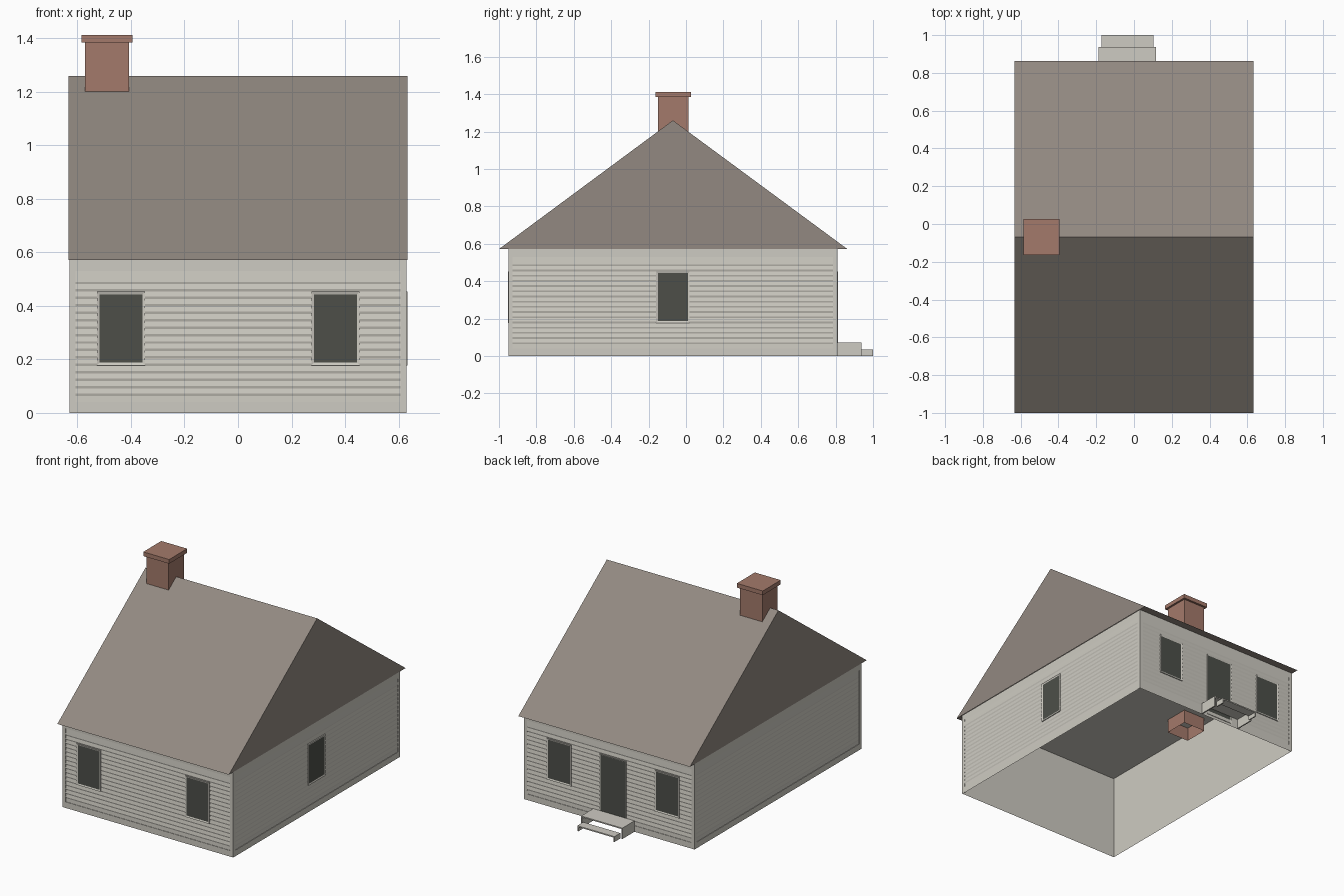
import bpy, bmesh, math
from mathutils import Matrix, Vector

if "Cube" in bpy.data.objects:
    bpy.data.objects.remove(bpy.data.objects["Cube"])


def material(name, srgb):
    rgba = [((c / 255 + 0.055) / 1.055) ** 2.4 for c in srgb] + [1]
    m = bpy.data.materials.new(name)
    m.use_nodes = True
    m.diffuse_color = rgba
    m.node_tree.nodes["Principled BSDF"].inputs["Base Color"].default_value = rgba
    return m


PAINT = material("pale wall paint", (206, 203, 194))
ROOF = material("brown roofing", (146, 137, 129))
BRICK = material("brick red", (164, 122, 107))
GLASS = material("dark opening", (77, 79, 73))

HALF_W, HALF_D, MID_Y, WALL_H = 0.63, 0.88, -0.07, 0.572


def finish(name, bm, mats, matrix=Matrix()):
    mesh = bpy.data.meshes.new(name)
    bm.to_mesh(mesh)
    bm.free()
    for m in mats:
        mesh.materials.append(m)
    ob = bpy.data.objects.new(name, mesh)
    ob.matrix_world = matrix
    bpy.context.collection.objects.link(ob)
    return ob


def add_box(bm, lo, hi):
    lo, hi = Vector(lo), Vector(hi)
    mat = Matrix.Translation((lo + hi) / 2) @ Matrix.Diagonal((hi - lo).to_4d())
    return bmesh.ops.create_cube(bm, size=1, matrix=mat)["verts"]


def drop_faces(bm, sign):
    down = [f for f in bm.faces if f.normal.z * sign > 0.9]
    bmesh.ops.delete(bm, geom=down, context="FACES")


# Wall frames: local x runs along the wall, local -y points outward
def wall_frame(turn, reach):
    return (Matrix.Translation((0, MID_Y, 0)) @ Matrix.Rotation(turn, 4, "Z")
            @ Matrix.Translation((0, -reach, 0)))


FRONT = wall_frame(0, HALF_W + HALF_D - HALF_W)
SIDE_L = wall_frame(math.pi / 2, HALF_W)
BACK = wall_frame(math.pi, HALF_D)
SIDE_R = wall_frame(-math.pi / 2, HALF_W)

# Wall shell, open underneath
bm = bmesh.new()
inset = 0.005
add_box(bm, (inset - HALF_W, MID_Y - HALF_D + inset, 0),
        (HALF_W - inset, MID_Y + HALF_D - inset, WALL_H))
drop_faces(bm, -1)
finish("wall_shell", bm, [PAINT])


def siding(name, frame, half):
    # Overlapping boards with bevelled lower lips
    pitch, lip, courses, base = 0.0278, 0.009, 16, 0.064
    profile = [(0.002, 0.04)]
    for i in range(courses):
        z = base + i * pitch
        profile += [(0.001, z), (0.004, z + lip)]
    profile.append((0.001, 0.53))
    bm = bmesh.new()
    ends = [[bm.verts.new((x, inset - out, z)) for out, z in profile]
            for x in (-half, half)]
    for i in range(len(profile) - 1):
        bm.faces.new((ends[0][i], ends[1][i], ends[1][i + 1], ends[0][i + 1]))
    finish(name, bm, [PAINT], frame)


def trim(name, frame, half):
    # Corner boards, sill board and frieze board
    board = 0.023
    bm = bmesh.new()
    for lo, hi in (((-half, 0), (board - half, WALL_H)),
                   ((half - board, 0), (half, WALL_H)),
                   ((board - half, 0), (half - board, 0.04)),
                   ((board - half, 0.53), (half - board, WALL_H))):
        add_box(bm, (lo[0], 0, lo[1]), (hi[0], inset, hi[1]))
    drop_faces(bm, -1)
    finish(name, bm, [PAINT], frame)


for label, frame, half in (("front", FRONT, HALF_W), ("left", SIDE_L, HALF_D),
                           ("back", BACK, HALF_W), ("right", SIDE_R, HALF_D)):
    siding(label + "_siding", frame, half - 0.02)
    trim(label + "_trim", frame, half)


def opening(name, frame, x, width, z0, z1, border):
    # Raised casing with a recessed dark face
    bm = bmesh.new()
    add_box(bm, (x - width / 2, -0.003, z0), (x + width / 2, inset, z1))
    bm.normal_update()
    face = min(bm.faces, key=lambda f: f.calc_center_median().y)
    bmesh.ops.inset_region(bm, faces=[face], thickness=border, depth=0)
    bmesh.ops.translate(bm, verts=face.verts, vec=(0, 0.003, 0))
    face.material_index = 1
    finish(name, bm, [PAINT, GLASS], frame)


opening("front_window_right", FRONT, -0.437, 0.18, 0.178, 0.453, 0.014)
opening("front_window_left", FRONT, 0.365, 0.18, 0.178, 0.453, 0.014)
opening("side_window", SIDE_L, 0.0, 0.18, 0.178, 0.453, 0.014)
opening("back_window_left", BACK, -0.37, 0.18, 0.178, 0.453, 0.014)
opening("back_window_right", BACK, 0.427, 0.18, 0.178, 0.453, 0.014)
opening("back_door", BACK, 0.028, 0.198, 0.015, 0.453, 0.01)

# Gable roof as a closed prism
bm = bmesh.new()
half_roof = HALF_W + 0.003
gable = [(-1.0, WALL_H), (0.863, WALL_H), (MID_Y, 1.26)]
ends = [[bm.verts.new((x, y, z)) for y, z in gable] for x in (-half_roof, half_roof)]
for loop in ends:
    bm.faces.new(loop)
for i in range(3):
    j = (i + 1) % 3
    if i:
        bm.faces.new((ends[0][i], ends[0][j], ends[1][j], ends[1][i]))
# Soffits on both overhangs
for a, b in ((-1.0, MID_Y - HALF_D), (MID_Y + HALF_D, 0.863)):
    bm.faces.new([bm.verts.new((sx * half_roof, y, WALL_H))
                  for sx, y in ((-1, a), (-1, b), (1, b), (1, a))])
bmesh.ops.remove_doubles(bm, verts=bm.verts, dist=0.0001)
bmesh.ops.recalc_face_normals(bm, faces=bm.faces)
finish("gable_roof", bm, [ROOF])

# Chimney stack, open below the ceiling, with a flat cap
bm = bmesh.new()
add_box(bm, (-0.572, -0.15, 0.48), (-0.407, 0.013, 1.39))
bm.normal_update()
drop_faces(bm, -1)
finish("chimney_stack", bm, [BRICK])
bm = bmesh.new()
add_box(bm, (-0.585, -0.163, 1.385), (-0.394, 0.027, 1.413))
finish("chimney_cap", bm, [BRICK])


def step(name, x0, x1, y0, y1, top, thick=0.008):
    # Tread on two side panels, without a riser
    bm = bmesh.new()
    add_box(bm, (x0, y0, top - thick), (x1, y1, top))
    add_box(bm, (x0, y0, 0), (x0 + thick, y1, top - thick))
    add_box(bm, (x1 - thick, y0, 0), (x1, y1, top - thick))
    finish(name, bm, [PAINT])


step("upper_step", -0.187, 0.117, 0.81, 0.938, 0.073)
step("lower_step", -0.172, 0.102, 0.938, 1.0, 0.036)
